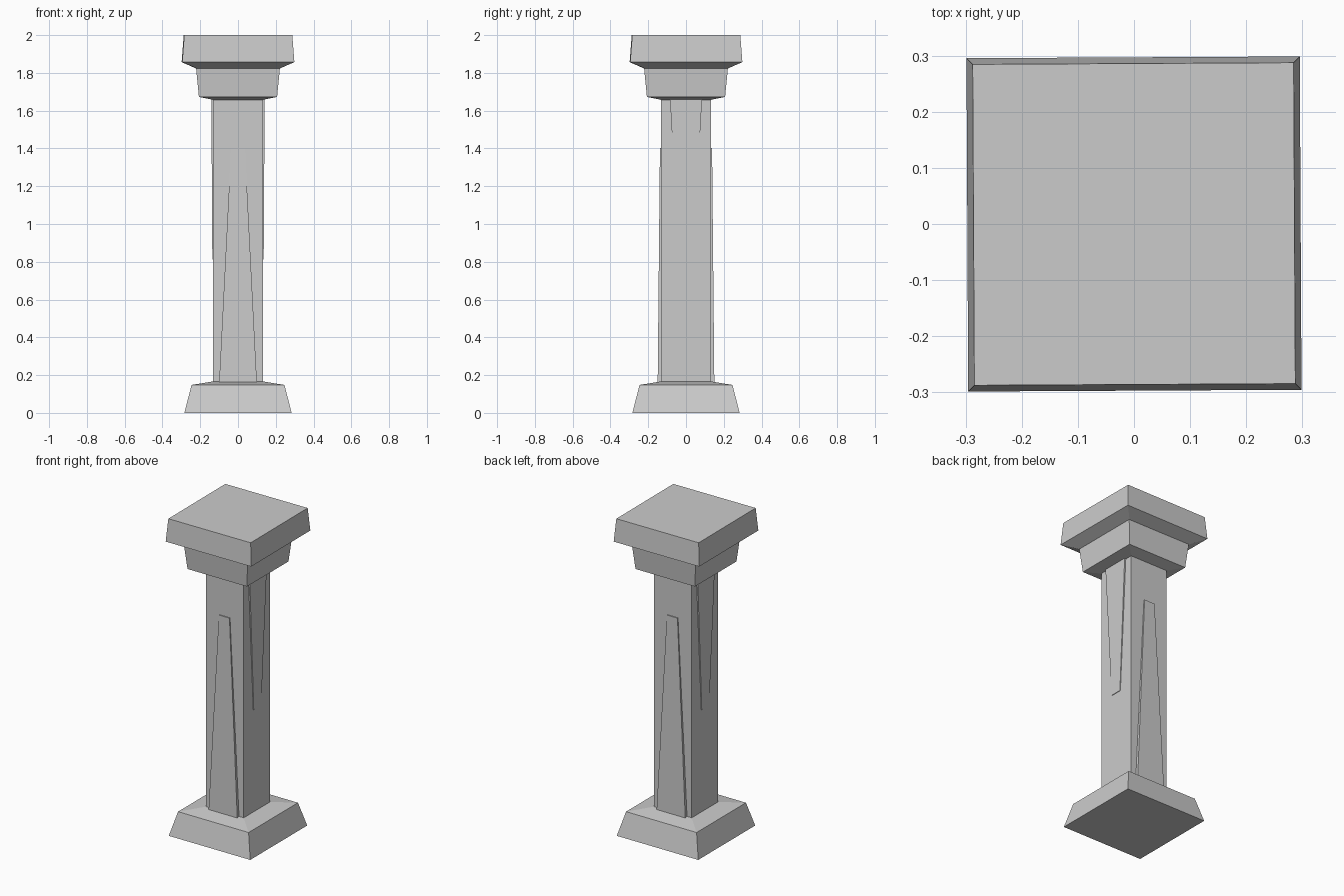
import bpy, math
from mathutils import Matrix

if "Cube" in bpy.data.objects:
    bpy.data.objects.remove(bpy.data.objects["Cube"])


def make(name, verts, faces):
    mesh = bpy.data.meshes.new(name)
    mesh.from_pydata(verts, [], faces)
    obj = bpy.data.objects.new(name, mesh)
    bpy.context.collection.objects.link(obj)
    return obj


def loft(name, rings):
    """Stack of (half_x, half_y, centre_y, z) rectangles, capped at both ends."""
    verts, faces = [], [(3, 2, 1, 0)]
    for hx, hy, cy, z in rings:
        verts += [(-hx, cy - hy, z), (hx, cy - hy, z), (hx, cy + hy, z), (-hx, cy + hy, z)]
    for i in range(0, 4 * (len(rings) - 1), 4):
        for j in range(4):
            k = (j + 1) % 4
            faces.append((i + j, i + k, i + k + 4, i + j + 4))
    n = len(verts)
    faces.append((n - 4, n - 3, n - 2, n - 1))
    return make(name, verts, faces)


def square_loft(name, profile):
    return loft(name, [(h, h, 0, z) for h, z in profile])


def panel(name, low, high, angle):
    """Raised tapering strip; low/high are (half_width, outer distance, z)."""
    inner = 0.12
    rings = [(w, (d - inner) / 2, -(d + inner) / 2, z) for w, d, z in (low, high)]
    obj = loft(name, rings)
    obj.data.transform(Matrix.Rotation(math.radians(angle), 4, 'Z'))


# Plinth and shaft
square_loft("base", [(0.284, 0), (0.246, 0.148), (0.13, 0.167)])
square_loft("shaft", [(0.132, 0.16), (0.132, 1.66)])

# Two-step capital
square_loft("lower_capital", [(0.13, 1.657), (0.207, 1.673), (0.222, 1.827)])
top = square_loft("upper_capital", [(0.222, 1.824), (0.297, 1.857), (0.286, 2.0)])
top.data.transform(Matrix.Rotation(math.radians(0.3), 4, 'Z'))

# Rising strips on front and back, hanging strips on the sides
for label, angle in (("front", 0), ("back", 180)):
    panel(label + "_strip", (0.1, 0.15, 0.157), (0.037, 0.138, 1.402), angle)
for label, angle in (("right", 90), ("left", -90)):
    panel(label + "_strip", (0.037, 0.136, 0.812), (0.085, 0.141, 1.665), angle)
